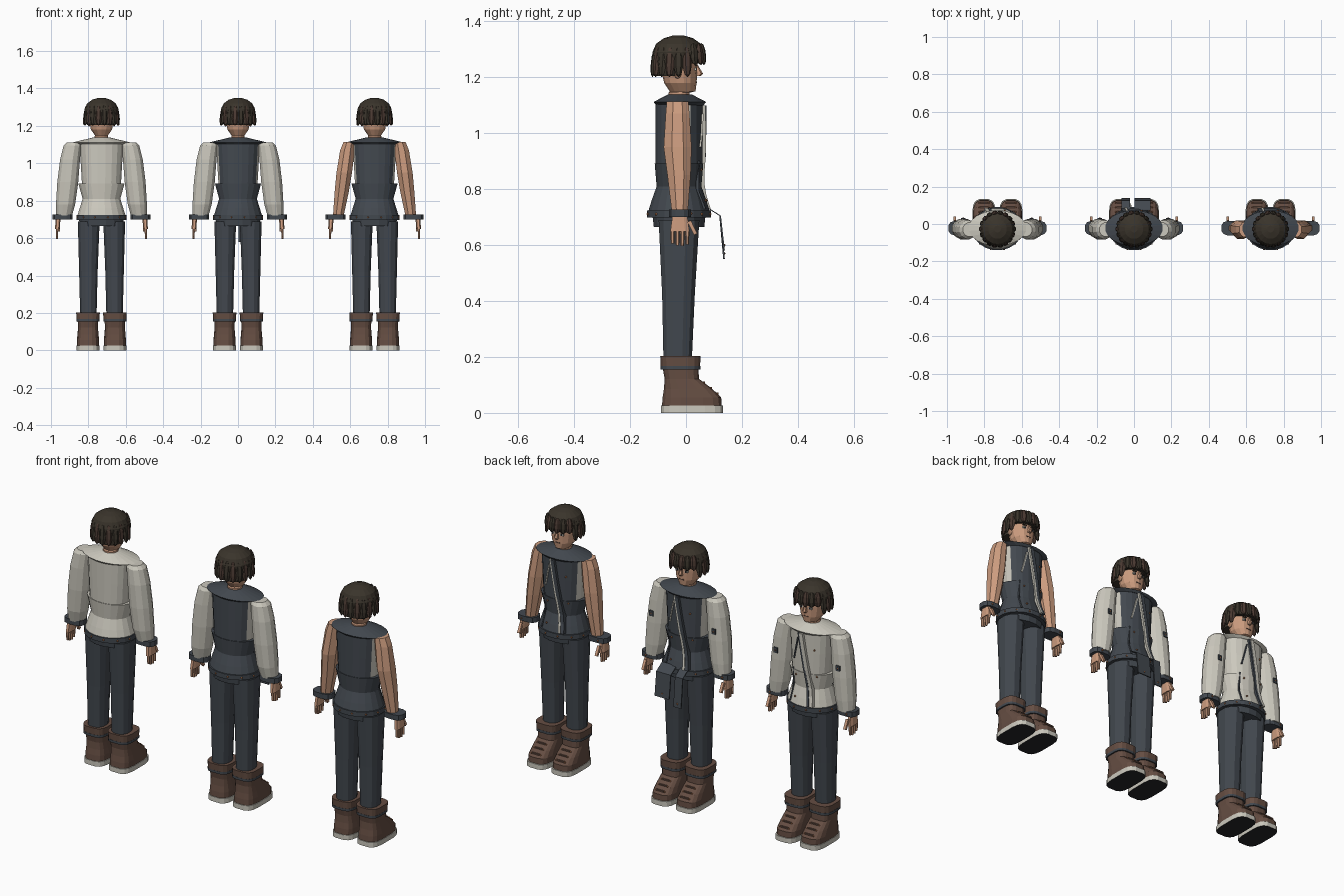
import bpy, bmesh, math
from mathutils import Vector, Matrix

cube = bpy.data.objects.get("Cube")
if cube:
    bpy.data.objects.remove(cube)


def material(name, rgb):
    m = bpy.data.materials.new(name)
    m.use_nodes = True
    m.diffuse_color = (*rgb, 1)
    bsdf = m.node_tree.nodes["Principled BSDF"]
    bsdf.inputs["Base Color"].default_value = (*rgb, 1)
    bsdf.inputs["Roughness"].default_value = 0.8
    return m


CREAM = material("cream cloth", (0.60, 0.58, 0.51))
SLATE = material("slate cloth", (0.055, 0.065, 0.078))
SKIN = material("skin", (0.60, 0.33, 0.21))
BROWN = material("brown leather", (0.13, 0.075, 0.055))
HAIR = material("dark hair", (0.042, 0.034, 0.024))
LOCK = material("brown hair", (0.07, 0.042, 0.032))
BLACK = material("black rubber", (0.018, 0.018, 0.022))
STUD = material("copper stud", (0.35, 0.14, 0.06))


def finish(name, bm, mats, rule=None):
    bmesh.ops.recalc_face_normals(bm, faces=bm.faces)
    if rule:
        for f in bm.faces:
            f.material_index = rule(f)
    me = bpy.data.meshes.new(name)
    bm.to_mesh(me)
    bm.free()
    for m in mats:
        me.materials.append(m)
    ob = bpy.data.objects.new(name, me)
    bpy.context.collection.objects.link(ob)
    return ob


def loft(name, rings, mats, n=12, power=1.0, rule=None):
    """Stack of rings (cx, cy, z, rx, ry); power under 1 makes them squarer."""
    bm = bmesh.new()

    def sq(v):
        return math.copysign(abs(v) ** power, v)
    loops = []
    for cx, cy, z, rx, ry in rings:
        angles = [math.tau * (i + 0.5) / n for i in range(n)]
        loops.append([bm.verts.new((cx + rx * sq(math.cos(a)), cy + ry * sq(math.sin(a)), z)) for a in angles])
    for lo, hi in zip(loops, loops[1:]):
        for i in range(n):
            j = (i + 1) % n
            bm.faces.new((lo[i], lo[j], hi[j], hi[i]))
    bm.faces.new(loops[0])
    bm.faces.new(loops[-1])
    return finish(name, bm, mats, rule)


def box(name, centre, size, mat, turn=(0, "X")):
    bm = bmesh.new()
    mx = Matrix.Translation(centre) @ Matrix.Rotation(turn[0], 4, turn[1]) @ Matrix.Diagonal((*size, 1))
    bmesh.ops.create_cube(bm, size=1, matrix=mx)
    return finish(name, bm, [mat])


def blob(name, centre, size, mat, rot=Matrix(), seg=6):
    bm = bmesh.new()
    mx = Matrix.Translation(centre) @ rot @ Matrix.Diagonal((*size, 1))
    bmesh.ops.create_uvsphere(bm, u_segments=seg, v_segments=5, radius=1, matrix=mx)
    return finish(name, bm, [mat])


def ribbon(name, path, width, thick, mat):
    """Band facing +y that follows a path of points."""
    bm = bmesh.new()
    rows = []
    for x, y, z in path:
        rows.append([bm.verts.new((x + sx * width / 2, y + sy * thick / 2, z))
                     for sx, sy in ((-1, -1), (1, -1), (1, 1), (-1, 1))])
    for a, b in zip(rows, rows[1:]):
        for i in range(4):
            j = (i + 1) % 4
            bm.faces.new((a[i], a[j], b[j], b[i]))
    bm.faces.new(rows[0])
    bm.faces.new(rows[-1])
    return finish(name, bm, [mat])


def front(x, z):
    """Depth of the garment front at a height."""
    if z > 0.89:
        rx, ry = 0.115, 0.085
    elif z > 0.81:
        rx, ry = 0.115, 0.082
    else:
        t = (0.81 - z) / 0.09
        rx, ry = 0.102 + 0.028 * t, 0.08 + 0.033 * t
    return -0.025 + ry * max(0.0, 1 - (x / rx) ** 2) ** 0.5


def on_front(cx, points):
    (x0, z0), (x1, z1) = points
    path = []
    for i in range(9):
        x, z = x0 + (x1 - x0) * i / 8, z0 + (z1 - z0) * i / 8
        path.append((cx + x, front(x, z), z))
    return path


def head(cx, tag):
    y = -0.025
    loft("head" + tag, [(cx, y, 1.11, .037, .037), (cx, y, 1.145, .037, .037), (cx, -.012, 1.15, .036, .046),
                        (cx, -.02, 1.18, .058, .058), (cx, y, 1.23, .067, .065), (cx, y, 1.29, .068, .066)], [SKIN], 14)
    loft("nose" + tag, [(cx, .040, 1.205, .010, .012), (cx, .047, 1.213, .010, .014),
                        (cx, .036, 1.245, .005, .006)], [SKIN], 6)
    box("mouth" + tag, (cx, .0345, 1.182), (.026, .008, .005), BROWN)
    for s in (-1, 1):
        box("eye_white" + tag, (cx + s * .026, .034, 1.229), (.018, .008, .010), CREAM)
        box("pupil" + tag, (cx + s * .025, .036, 1.229), (.008, .008, .010), BLACK)
        box("eyebrow" + tag, (cx + s * .026, .036, 1.243), (.024, .008, .005), HAIR)
        blob("ear" + tag, (cx + s * .067, -.03, 1.215), (.008, .014, .02), SKIN)
    # cap of hair with a ring of hanging locks
    loft("hair_cap" + tag, [(cx, -.032, 1.25, .088, .088), (cx, -.028, 1.29, .092, .092), (cx, -.027, 1.32, .078, .08),
                            (cx, -.027, 1.34, .05, .052), (cx, -.027, 1.35, .018, .018)], [HAIR], 18)
    loft("back_hair" + tag, [(cx, -.06, 1.205, .078, .055), (cx, -.058, 1.26, .084, .062)], [HAIR], 14)
    count = 18
    for i in range(count):
        a = math.tau * i / count
        fringe = math.sin(a) > 0.45
        z, h = (1.283, .04) if fringe else (1.256, .056)
        rot = Matrix.Rotation(a, 4, "Z") @ Matrix.Rotation(-0.12, 4, "Y")
        pos = (cx + .086 * math.cos(a), -.027 + .088 * math.sin(a), z)
        blob("hair_lock" + tag, pos, (.012, .018, h), LOCK if i % 2 else HAIR, rot)


def boot_and_leg(cx, s, tag):
    x = cx + s * .072
    loft("trouser_leg" + tag, [(cx + s * .07, -.03, .18, .045, .052), (cx + s * .07, -.027, .42, .051, .06),
                               (cx + s * .068, -.025, .69, .06, .075)], [SLATE], 12, .85)
    loft("sole" + tag, [(x, .022, 0, .063, .112), (x, .022, .026, .063, .112)], [CREAM, BLACK], 16, .55,
         lambda f: 1 if f.normal.z < -.5 else 0)
    loft("boot" + tag, [(x, .021, .026, .060, .108), (x, .021, .055, .060, .106), (x, .008, .085, .057, .088),
                        (x, -.015, .122, .054, .062), (x, -.02, .165, .056, .065)], [BROWN], 16, .6)
    loft("boot_cuff" + tag, [(x, -.02, .165, .062, .071), (x, -.02, .203, .064, .073)], [BROWN], 16, .6)
    loft("boot_strap" + tag, [(x, -.02, .155, .063, .072), (x, -.02, .168, .063, .072)], [SLATE], 16, .6)
    for k in range(3):
        yy = .065 + k * .024
        box("lace" + tag, (x, yy, .108 - k * .019), (.045, .007, .007), BROWN)
        for e in (-1, 1):
            blob("eyelet" + tag, (x + e * .026, yy, .107 - k * .019), (.004, .004, .004), STUD)


def arm(cx, s, tag, sleeved):
    def at(x):
        return cx + s * x
    if sleeved:
        loft("sleeve" + tag, [(at(.20), -.02, .72, .044, .044), (at(.192), -.025, .78, .053, .054),
                              (at(.18), -.028, .90, .058, .058), (at(.168), -.03, 1.02, .055, .056),
                              (at(.155), -.03, 1.095, .049, .05), (at(.15), -.03, 1.112, .036, .038)], [CREAM], 12)
        box("sleeve_patch" + tag, (at(.183), .028, .95), (.022, .008, .028), SLATE)
        blob("patch_stud" + tag, (at(.183), .032, .95), (.004, .004, .004), STUD)
    else:
        loft("bare_arm" + tag, [(at(.195), -.022, .71, .03, .03), (at(.175), -.025, .85, .041, .045),
                                (at(.162), -.03, .95, .045, .054), (at(.145), -.03, 1.07, .042, .046),
                                (at(.135), -.03, 1.113, .034, .042)], [SKIN], 8)
    loft("cuff" + tag, [(at(.208), -.022, .70, .055, .04), (at(.208), -.022, .727, .055, .04)], [SLATE], 12, .7)
    blob("cuff_stud" + tag, (at(.225), .019, .713), (.005, .004, .005), STUD)
    # hand with four fingers and a thumb
    loft("palm" + tag, [(at(.236), -.022, .648, .013, .036), (at(.232), -.022, .705, .014, .028)], [SKIN], 8, .7)
    for k in range(4):
        drop = (.0, .008, .010, .004)[k]
        yy = -.048 + k * .0175
        loft("finger" + tag, [(at(.238), yy, .606 - drop, .006, .006), (at(.237), yy, .655, .008, .008)], [SKIN], 6)
    box("thumb" + tag, (at(.228), .023, .662), (.014, .013, .052), SKIN, (.45, "X"))


def garment(cx, tag, main, trim):
    # torso: vests leave the light shirt showing in the armholes
    loft("torso" + tag, [(cx, -.025, .88, .105, .085), (cx, -.025, 1.00, .112, .085), (cx, -.025, 1.105, .118, .085)],
         [main, CREAM], 20, .9, lambda f: 1 if abs(f.normal.x) > .8 else 0)
    loft("shoulder_yoke" + tag, [(cx, -.022, 1.10, .118, .086), (cx, -.022, 1.112, .155, .095),
                                 (cx, -.022, 1.125, .10, .07), (cx, -.022, 1.138, .045, .045)], [main], 20)
    loft("jacket_skirt" + tag, [(cx, -.025, .715, .132, .113), (cx, -.025, .76, .118, .099), (cx, -.025, .81, .102, .081),
                                (cx, -.025, .892, .125, .088)], [main], 20)
    loft("hem_belt" + tag, [(cx, -.025, .698, .136, .116), (cx, -.025, .724, .136, .116)], [SLATE], 20)
    loft("hips" + tag, [(cx, -.025, .665, .118, .092), (cx, -.025, .70, .122, .096)], [SLATE], 16)
    for k in range(12):
        a = math.tau * (k + .5) / 12
        blob("belt_stud" + tag, (cx + .135 * math.cos(a), -.025 + .115 * math.sin(a), .711), (.005, .005, .005), STUD)
    # closing edge, seam and pocket zip on the chest
    ribbon("front_edge" + tag, on_front(cx, ((.02, 1.10), (-.045, .73))), .012, .022, trim)
    ribbon("front_placket" + tag, on_front(cx, ((.006, 1.10), (-.060, .73))), .02, .026, main)
    ribbon("chest_zip" + tag, on_front(cx, ((.03, 1.07), (.058, .95))), .007, .012, trim)
    ribbon("side_seam" + tag, on_front(cx, ((.065, .90), (.07, .73))), .006, .010, SLATE)
    for x, z in ((.045, .87), (-.06, 1.02), (-.07, .88), (.04, .76)):
        blob("button" + tag, (cx + x, front(x, z) + .004, z), (.005, .005, .005), STUD)


outfits = (("light_jacket", -.73, CREAM, SLATE, True),
           ("sleeved_vest", 0.0, SLATE, CREAM, True),
           ("open_vest", .73, SLATE, CREAM, False))
for label, cx, main, trim, sleeved in outfits:
    tag = "_" + label
    head(cx, tag)
    garment(cx, tag, main, trim)
    for s in (-1, 1):
        boot_and_leg(cx, s, tag)
        arm(cx, s, tag, sleeved)

# loose belt ends hanging from the middle outfit
for name, x, w, end in (("wide_belt_end", .045, .085, .58), ("long_belt_end", -.045, .045, .55)):
    ribbon(name, [(x, .075, .735), (x, .122, .705), (x, .136, end)], w, .006, SLATE)
    blob(name + "_stud", (x, .136, end + .02), (.005, .005, .005), STUD)
